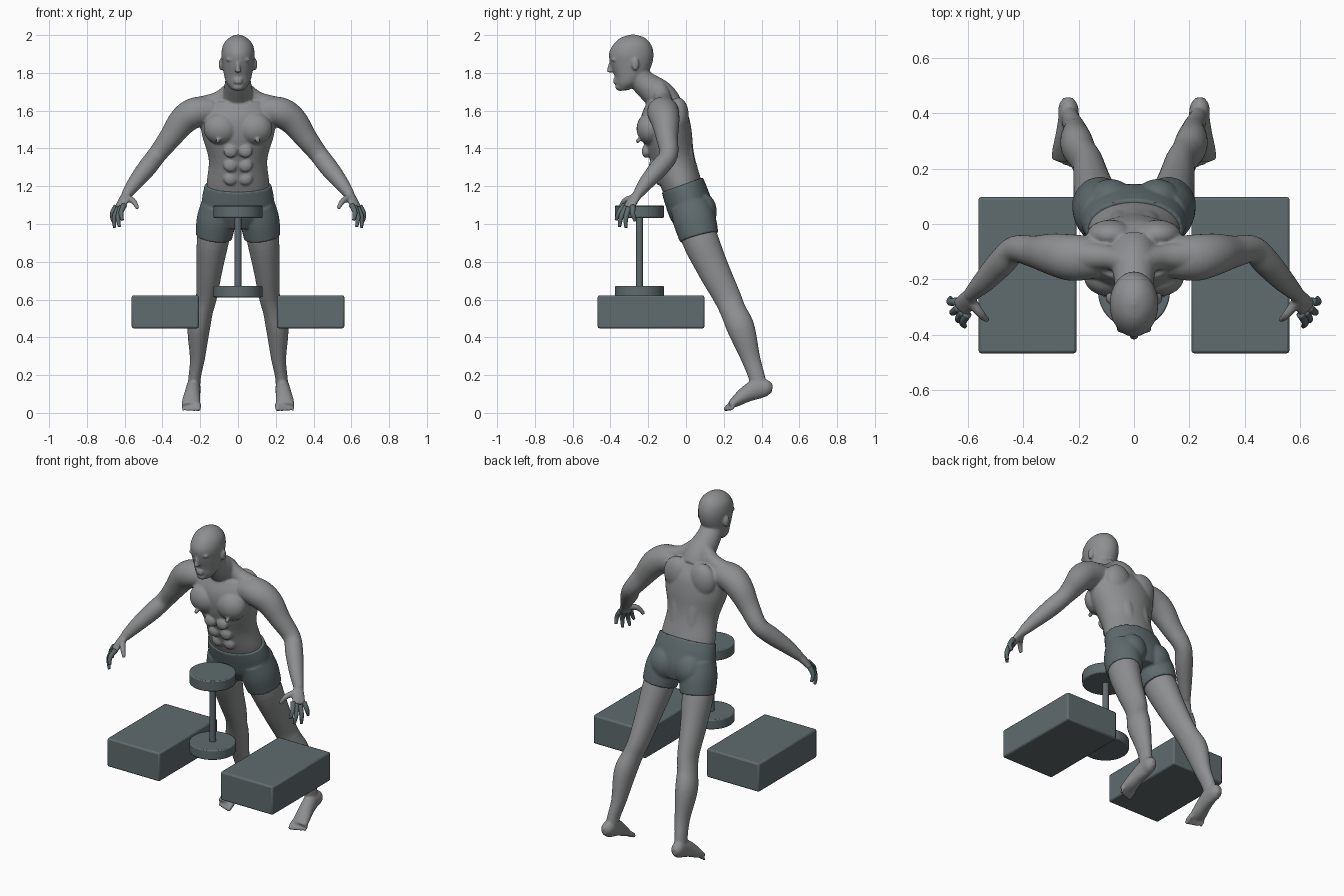
import bpy, bmesh, math
from mathutils import Vector, Matrix

if "Cube" in bpy.data.objects:
    bpy.data.objects.remove(bpy.data.objects["Cube"], do_unlink=True)

X, Y = Vector((1, 0, 0)), Vector((0, 1, 0))
SIDES = (1, -1)


def material(name, color):
    m = bpy.data.materials.new(name)
    m.use_nodes = True
    m.diffuse_color = (*color, 1)
    bsdf = next(n for n in m.node_tree.nodes if n.type == "BSDF_PRINCIPLED")
    bsdf.inputs["Base Color"].default_value = (*color, 1)
    return m


skin = material("grey skin", (0.27, 0.275, 0.28))
slate = material("slate", (0.115, 0.147, 0.157))


def spline(rows, steps=5):
    """Smooth a list of equal-length rows with Catmull-Rom."""
    out = []
    for i in range(len(rows) - 1):
        a, b, c, d = (rows[max(0, min(len(rows) - 1, i + k))] for k in (-1, 0, 1, 2))
        for s in range(steps):
            t = s / steps
            out.append([q + 0.5 * t * (r - p + t * (2 * p - 5 * q + 4 * r - e + t * (3 * (q - r) + e - p)))
                        for p, q, r, e in zip(a, b, c, d)])
    return out + [list(rows[-1])]


def loft(bm, rows, side=1, ref=X, axis=None, seg=28):
    """Closed tube through (x, y, z, radius_u, radius_v) rows."""
    rows = spline(rows)
    rings = []
    for i, (x, y, z, ru, rv) in enumerate(rows):
        a, b = rows[max(0, i - 1)], rows[min(len(rows) - 1, i + 1)]
        t = axis or (Vector(b[:3]) - Vector(a[:3])).normalized()
        u = (ref - ref.dot(t) * t).normalized()
        v = t.cross(u)
        ring = []
        for k in range(seg):
            ang = math.tau * k / seg
            p = Vector((x, y, z)) + u * ru * math.cos(ang) + v * rv * math.sin(ang)
            ring.append(bm.verts.new((p.x * side, p.y, p.z)))
        rings.append(ring)
    for r, s in zip(rings, rings[1:]):
        for k in range(seg):
            n = (k + 1) % seg
            bm.faces.new((r[k], r[n], s[n], s[k]))
    bm.faces.new(rings[0])
    bm.faces.new(rings[-1])


def blob(bm, loc, radii, side=1):
    mat = Matrix.Translation((loc[0] * side, loc[1], loc[2])) @ Matrix.Diagonal((*radii, 1))
    bmesh.ops.create_uvsphere(bm, u_segments=24, v_segments=16, radius=1, matrix=mat)


def finish(bm, name, mat, voxel=None, smooth=4):
    bmesh.ops.recalc_face_normals(bm, faces=bm.faces)
    me = bpy.data.meshes.new(name)
    bm.to_mesh(me)
    bm.free()
    ob = bpy.data.objects.new(name, me)
    bpy.context.collection.objects.link(ob)
    me.materials.append(mat)
    for p in me.polygons:
        p.use_smooth = True
    if voxel:
        r = ob.modifiers.new("Fuse", "REMESH")
        r.mode, r.voxel_size, r.use_smooth_shade = "VOXEL", voxel, True
        s = ob.modifiers.new("Soften", "SMOOTH")
        s.factor, s.iterations = 0.5, smooth
    return ob


# Body: overlapping tubes and muscles fused into one skin
bm = bmesh.new()
loft(bm, [(0, 0.04, 1.05, .15, .09), (0, -.02, 1.2, .166, .106), (0, -.068, 1.34, .155, .115),
          (0, -.1, 1.47, .19, .132), (0, -.115, 1.57, .2, .125), (0, -.12, 1.65, .15, .085)], seg=40)
loft(bm, [(0, -.1, 1.62, .09, .085), (0, -.14, 1.68, .082, .083),
          (0, -.23, 1.755, .068, .066), (0, -.27, 1.82, .064, .064)])
# Head and face
loft(bm, [(0, -.33, 1.708, .03, .025), (0, -.31, 1.74, .058, .06), (0, -.295, 1.78, .072, .082),
          (0, -.29, 1.84, .082, .108), (0, -.29, 1.9, .088, .118), (0, -.285, 1.95, .078, .1),
          (0, -.282, 1.985, .048, .065), (0, -.28, 2.002, .012, .015)], axis=Vector((0, 0, 1)), seg=40)
loft(bm, [(0, -.392, 1.868, .009, .01), (0, -.403, 1.83, .011, .012), (0, -.405, 1.803, .019, .014)])
blob(bm, (0, -.347, 1.726), (.032, .028, .022))
for z in (1.764, 1.75):
    blob(bm, (0, -.374, z), (.025, .013, .008))

for s in SIDES:
    blob(bm, (.034, -.38, 1.87), (.032, .017, .01), s)
    blob(bm, (.034, -.373, 1.845), (.016, .014, .009), s)
    blob(bm, (.09, -.268, 1.845), (.012, .02, .033), s)
    # Chest, stomach and back muscles
    blob(bm, (.09, -.19, 1.505), (.092, .072, .085), s)
    blob(bm, (.105, -.255, 1.44), (.013, .012, .012), s)
    for y, z in ((-.212, 1.385), (-.174, 1.31), (-.142, 1.24)):
        blob(bm, (.04, y, z), (.037, .022, .035), s)
    blob(bm, (.085, -.04, 1.57), (.085, .055, .1), s)
    loft(bm, [(.05, .035, 1.22, .04, .03), (.05, -.005, 1.4, .045, .04), (.05, -.04, 1.55, .045, .04)], s)
    loft(bm, [(.02, -.14, 1.715, .045, .05), (.1, -.12, 1.658, .045, .045),
              (.2, -.115, 1.615, .06, .06)], s, Y)
    # Arm and palm
    loft(bm, [(.13, -.12, 1.6, .075, .07), (.22, -.122, 1.592, .084, .08), (.29, -.11, 1.548, .076, .076),
              (.36, -.1, 1.455, .058, .06), (.43, -.092, 1.365, .049, .05), (.48, -.14, 1.3, .05, .05),
              (.54, -.205, 1.225, .041, .041), (.59, -.255, 1.158, .027, .028)], s, Y)
    loft(bm, [(.585, -.25, 1.165, .026, .025), (.607, -.28, 1.125, .034, .021),
              (.627, -.305, 1.085, .04, .016)], s, Vector((.5, .6, 0)))
    loft(bm, [(.595, -.27, 1.14, .02, .02), (.555, -.325, 1.122, .016, .016),
              (.53, -.348, 1.08, .01, .01)], s, Y, seg=14)
    # Leg
    loft(bm, [(.1, .03, 1.06, .08, .085), (.13, .07, .93, .086, .096), (.15, .14, .77, .07, .085),
              (.166, .215, .62, .056, .073), (.186, .25, .54, .054, .069), (.208, .292, .445, .059, .073),
              (.215, .342, .29, .04, .051), (.228, .372, .2, .033, .044), (.235, .39, .13, .034, .042)], s)
    # Foot and toes
    loft(bm, [(.238, .457, .13, .015, .02), (.238, .43, .132, .034, .043), (.236, .38, .128, .038, .054),
              (.242, .32, .1, .042, .044), (.248, .265, .062, .048, .03), (.25, .232, .04, .049, .018)], s)
    for i in range(5):
        x, tip, r = .21 + .02 * i, .203 + .007 * i, .015 - .0015 * i
        loft(bm, [(x, .25, .045, r, r), (x, tip + .018, .03, r, r), (x, tip, .013, r * .7, r * .6)], s, seg=12)
finish(bm, "body", skin, .0065, 4)

# Fingers
for s, label in zip(SIDES, ("left", "right")):
    bm = bmesh.new()
    for base, tip in (((.602, -.325, 1.1), (.612, -.37, 1.02)), ((.618, -.318, 1.09), (.628, -.352, .985)),
                      ((.633, -.303, 1.085), (.653, -.318, .98)), ((.643, -.28, 1.095), (.664, -.268, 1.015))):
        a, b = Vector(base), Vector(tip)
        m = a.lerp(b, .5) + Vector((.012, -.008, 0))
        loft(bm, [(*a, .015, .015), (*m, .013, .013), (*b, .008, .008)], s, seg=12)
    finish(bm, label + "_fingers", slate)

# Shorts
bm = bmesh.new()
loft(bm, [(0, -.02, 1.207, .176, .116), (0, .004, 1.14, .19, .12), (0, .03, 1.06, .19, .118),
          (0, .045, .99, .12, .095)], seg=40)
for s in SIDES:
    loft(bm, [(.1, .02, 1.1, .095, .105), (.115, .045, 1.02, .104, .113), (.128, .07, .93, .097, .105)], s)
    blob(bm, (.085, .085, 1.065), (.085, .078, .1), s)
finish(bm, "shorts", slate, .0065, 3)


# Benches and weight stand
def bevel(ob, width):
    b = ob.modifiers.new("Bevel", "BEVEL")
    b.width, b.segments = width, 2
    bpy.ops.object.select_all(action="DESELECT")
    ob.select_set(True)
    bpy.context.view_layer.objects.active = ob
    bpy.ops.object.shade_smooth_by_angle(angle=math.radians(35))


for s, label in zip(SIDES, ("left", "right")):
    bm = bmesh.new()
    bmesh.ops.create_cube(bm, size=1, matrix=Matrix.Translation((.385 * s, -.185, .535))
                          @ Matrix.Diagonal((.355, .565, .175, 1)))
    bevel(finish(bm, label + "_block", slate), .01)

for name, z, radius, height in (("upper_disc", 1.065, .13, .065), ("lower_disc", .642, .13, .06),
                                ("stand_rod", .85, .018, .4)):
    bm = bmesh.new()
    bmesh.ops.create_cone(bm, cap_ends=True, segments=48, radius1=radius, radius2=radius, depth=height,
                          matrix=Matrix.Translation((0, -.246, z)))
    ob = finish(bm, name, slate)
    bevel(ob, .006 if radius > .1 else .001)
